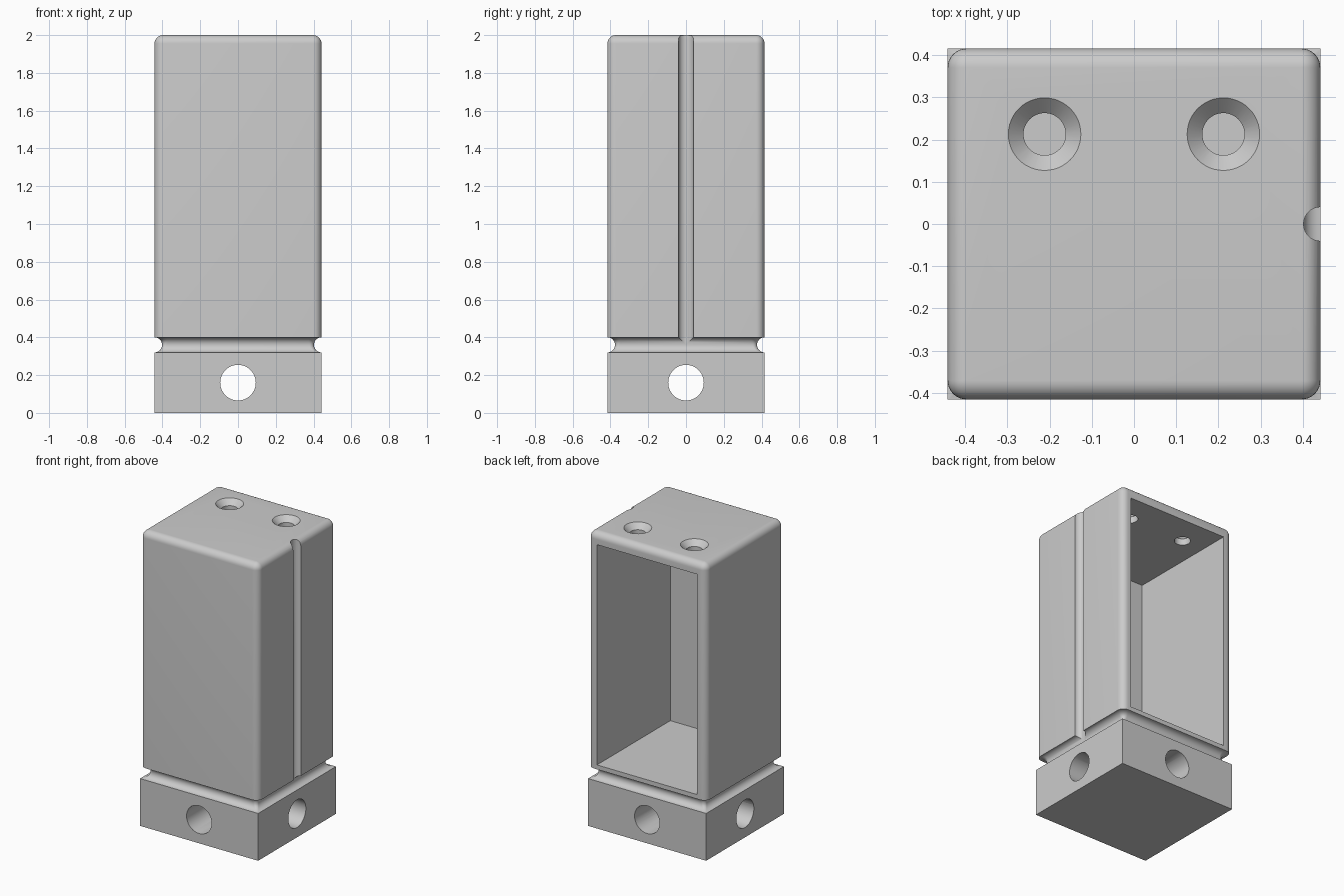
import bpy, bmesh
from math import radians, sin, cos, pi
from mathutils import Matrix

cube = bpy.data.objects.get("Cube")
if cube:
    bpy.data.objects.remove(cube, do_unlink=True)

HX, HY = 0.442, 0.416      # half width and half depth
BASE, HEIGHT = 0.32, 2.0   # top of the base block, overall height
GROOVE = 0.04              # groove radius
ROUND = 0.045              # rounding of the body edges
STEPS = 8

grey = bpy.data.materials.new("grey")
grey.use_nodes = True
colour = (0.6, 0.6, 0.6, 1)
grey.diffuse_color = colour
grey.node_tree.nodes["Principled BSDF"].inputs["Base Color"].default_value = colour


def make_object(name, bm):
    mesh = bpy.data.meshes.new(name)
    bmesh.ops.recalc_face_normals(bm, faces=bm.faces)
    bm.to_mesh(mesh)
    bm.free()
    obj = bpy.data.objects.new(name, mesh)
    bpy.context.collection.objects.link(obj)
    mesh.materials.append(grey)
    return obj


def ring(bm, z, inset, fillet):
    """Rounded rectangle of vertices at height z."""
    verts = []
    for k, (sx, sy) in enumerate([(1, 1), (-1, 1), (-1, -1), (1, -1)]):
        cx, cy = sx * (HX - inset - fillet), sy * (HY - inset - fillet)
        for i in range(STEPS + 1):
            a = (k + i / STEPS) * pi / 2
            verts.append(bm.verts.new((cx + fillet * cos(a), cy + fillet * sin(a), z)))
    return verts


# Outer shell levels: square base, round groove, body, rounded top
levels = [(0, 0, 0)]
for i in range(17):
    a = pi * (i / 16 - 0.5)
    neck = 0.024
    fillet = neck * cos(a) if a < 0 else neck + (ROUND - neck) * sin(a)
    levels.append((BASE + GROOVE + GROOVE * sin(a), GROOVE * cos(a), fillet))
for i in range(STEPS + 1):
    a = i / STEPS * pi / 2
    levels.append((HEIGHT - ROUND + ROUND * sin(a), ROUND * (1 - cos(a)), ROUND * cos(a)))

bm = bmesh.new()
rings = [ring(bm, *level) for level in levels]
count = len(rings[0])
for low, high in zip(rings, rings[1:]):
    for i in range(count):
        j = (i + 1) % count
        bm.faces.new((low[i], low[j], high[j], high[i]))
bm.faces.new(rings[0])
bm.faces.new(rings[-1])
bmesh.ops.remove_doubles(bm, verts=bm.verts, dist=0.00005)
housing = make_object("housing", bm)


def cut(name, bm):
    """Subtract a shape from the housing."""
    cutter = make_object(name, bm)
    cutter.hide_render = True
    mod = housing.modifiers.new(name, "BOOLEAN")
    mod.operation, mod.solver, mod.object = "DIFFERENCE", "EXACT", cutter
    bpy.context.view_layer.objects.active = housing
    bpy.ops.object.modifier_apply(modifier=name)
    bpy.data.objects.remove(cutter, do_unlink=True)


def cone(r1, r2, depth, matrix, segments=48):
    bm = bmesh.new()
    bmesh.ops.create_cone(bm, cap_ends=True, segments=segments, radius1=r1,
                          radius2=r2, depth=depth, matrix=matrix)
    return bm


def box(x, y, z):
    bm = bmesh.new()
    bmesh.ops.create_cube(bm, size=1)
    for v in bm.verts:
        v.co = [lo + (hi - lo) * (c + 0.5) for c, (lo, hi) in zip(v.co, (x, y, z))]
    return bm


# Cavity open at the back
cut("cavity", box((-0.375, 0.375), (-0.368, 0.6), (0.43, 1.92)))

# Crossing holes through the base
for axis in "XY":
    turn = Matrix.Rotation(pi / 2, 4, axis)
    cut("base_hole", cone(0.094, 0.094, 2, Matrix.Translation((0, 0, 0.16)) @ turn))

# Cable channel down one side
cut("channel", cone(GROOVE, GROOVE, 2,
                    Matrix.Translation((HX, 0, BASE + GROOVE + 1)), 32))

# Countersunk screw holes in the top
for x in (-0.212, 0.212):
    cut("screw_hole", cone(0.05, 0.05, 0.4, Matrix.Translation((x, 0.213, HEIGHT))))
    cut("countersink", cone(0.046, 0.09, 0.044,
                            Matrix.Translation((x, 0.213, HEIGHT - 0.018))))

# Smooth rounded surfaces, crisp edges
bpy.ops.object.select_all(action="DESELECT")
housing.select_set(True)
bpy.context.view_layer.objects.active = housing
bpy.ops.object.shade_smooth_by_angle(angle=radians(30))
